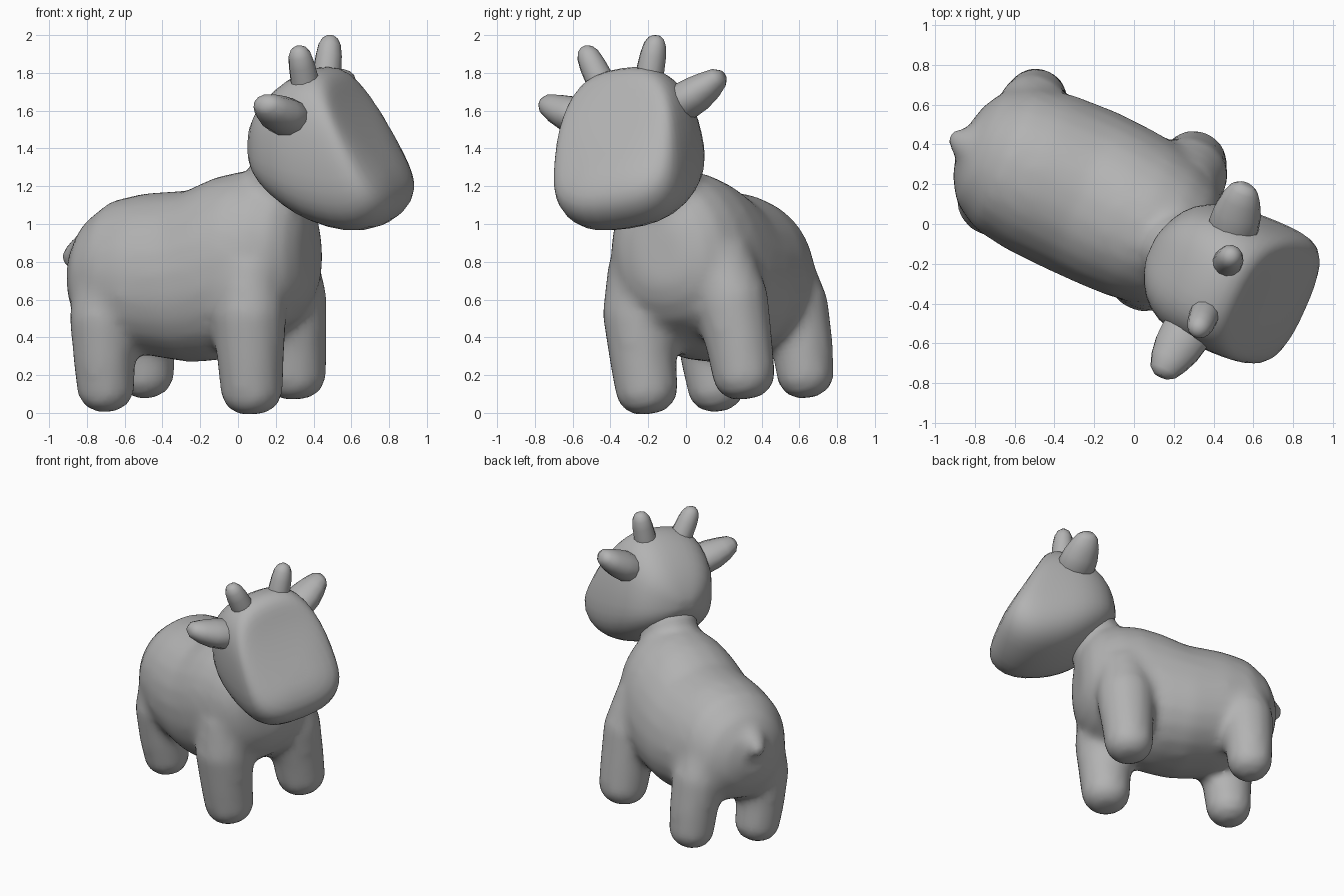
import bpy, bmesh, math
from mathutils import Matrix, Vector

cube = bpy.data.objects.get("Cube")
if cube:
    bpy.data.objects.remove(cube, do_unlink=True)

grey = bpy.data.materials.new("soft_grey")
grey.use_nodes = True
grey.diffuse_color = (0.45, 0.45, 0.45, 1)
grey.node_tree.nodes["Principled BSDF"].inputs["Base Color"].default_value = (0.45, 0.45, 0.45, 1)

# Parts are built facing +x, then the whole animal is turned and rolled
TURN = Matrix.Rotation(math.radians(-24), 4, 'Z') @ Matrix.Rotation(math.radians(8), 4, 'X')
HEAD_POSE = Matrix.Translation((0.049, 0.11, 0.016)) @ TURN
BODY_POSE = Matrix.Translation((0.06, 0.128, 0.016)) @ TURN


def loft(bm, rings, sides, power=1.0, taper=0.0):
    """Skin a row of rings (centre, half axis a, half axis b) and cap both ends.
    Taper narrows each ring along a towards its +b side."""
    def bend(v):
        return math.copysign(abs(v) ** power, v)
    loops = []
    for c, a, b in rings:
        loop = []
        for i in range(sides):
            t = math.tau * (i + 0.5) / sides
            up = bend(math.sin(t))
            loop.append(bm.verts.new(c + a * bend(math.cos(t)) * (1 - taper * up) + b * up))
        loops.append(loop)
    for p, q in zip(loops, loops[1:]):
        for i in range(sides):
            j = (i + 1) % sides
            bm.faces.new((p[i], p[j], q[j], q[i]))
    for loop, (c, a, b) in ((loops[0], rings[0]), (loops[-1], rings[-1])):
        tip = bm.verts.new(c)
        for i in range(sides):
            bm.faces.new((loop[i], loop[(i + 1) % sides], tip))


def profile(bm, rows, sides, power, taper):
    """Loft from side-view rows: top x, top z, bottom x, bottom z, half width."""
    rings = []
    for tx, tz, bx, bz, w in rows:
        top, low = Vector((tx, 0, tz)), Vector((bx, 0, bz))
        rings.append(((top + low) / 2, Vector((0, w, 0)), (top - low) / 2))
    loft(bm, rings, sides, power, taper)


def tube(bm, rows, sides=12, side=1, flat=1.0):
    """Loft round rings along a path of x, y, z, radius."""
    pts = [Vector((x, y * side, z)) for x, y, z, r in rows]
    rings = []
    for i, p in enumerate(pts):
        d = (pts[min(i + 1, len(pts) - 1)] - pts[max(i - 1, 0)]).normalized()
        ref = Vector((1, 0, 0)) if abs(d.x) < 0.8 else Vector((0, 1, 0))
        a = (ref - d * ref.dot(d)).normalized()
        rings.append((p, a * rows[i][3], d.cross(a) * rows[i][3] * flat))
    loft(bm, rings, sides)


def finish(name, bm, pose):
    bmesh.ops.recalc_face_normals(bm, faces=bm.faces)
    mesh = bpy.data.meshes.new(name)
    bm.to_mesh(mesh)
    bm.free()
    mesh.materials.append(grey)
    mesh.shade_smooth()
    obj = bpy.data.objects.new(name, mesh)
    bpy.context.collection.objects.link(obj)
    obj.matrix_world = pose
    return obj


# Body: trunk, neck, tail and four legs fused into one soft skin
bm = bmesh.new()
trunk = [(-.96, .82, .62, .10), (-.93, .91, .52, .2), (-.86, 1.02, .41, .31), (-.72, 1.12, .35, .39),
         (-.55, 1.155, .30, .42), (-.3, 1.17, .26, .43), (-.12, 1.245, .27, .425),
         (.03, 1.275, .32, .415), (.18, 1.265, .40, .38), (.3, 1.22, .48, .32),
         (.37, 1.13, .58, .24), (.405, 1.02, .68, .13)]
profile(bm, [(x, top, x, low, w) for x, top, low, w in trunk], 24, 0.93, 0.07)
tube(bm, [(.16, 0, .85, .2), (.22, 0, 1.1, .2), (.31, 0, 1.3, .2)])
tube(bm, [(-.88, 0, .85, .11), (-.95, 0, .83, .085), (-1.0, 0, .81, .055), (-1.03, 0, .79, .03)])
front_leg = [(.148, .285, .018, .06), (.148, .285, .045, .125), (.148, .285, .11, .165),
             (.15, .282, .3, .178), (.15, .268, .55, .2), (.14, .22, .8, .185)]
hind_leg = [(-.708, .26, .03, .06), (-.708, .26, .055, .11), (-.708, .26, .115, .152),
            (-.705, .265, .3, .165), (-.70, .25, .52, .185), (-.68, .19, .8, .17)]
for side in (1, -1):
    tube(bm, front_leg, 16, side)
    tube(bm, hind_leg, 16, side)
body = finish("body_and_legs", bm, BODY_POSE)
skin = body.modifiers.new("Skin", 'REMESH')
skin.mode = 'VOXEL'
skin.voxel_size = 0.03
skin.use_smooth_shade = True
soften = body.modifiers.new("Soften", 'SMOOTH')
soften.factor = 0.5
soften.iterations = 10

# Head: rounded skull running into a broad, flat, sloping face and wide muzzle
bm = bmesh.new()
profile(bm, [(.125, 1.47, .125, 1.38, .07), (.165, 1.57, .16, 1.30, .18), (.245, 1.68, .23, 1.20, .285),
             (.38, 1.79, .37, 1.085, .345), (.5, 1.835, .51, 1.005, .36), (.59, 1.83, .70, .955, .362),
             (.64, 1.785, .85, .97, .36), (.67, 1.715, .95, 1.06, .343),
             (.715, 1.62, .97, 1.15, .28), (.79, 1.49, .935, 1.26, .14)], 20, 0.7, 0.09)
head = finish("head", bm, HEAD_POSE)
head.modifiers.new("Round", 'SUBSURF').levels = 1
head.modifiers["Round"].render_levels = 1

# Horns and ears, mirrored
horn = [(.505, .12, 1.68, .078), (.508, .145, 1.78, .076), (.51, .178, 1.87, .07),
        (.51, .197, 1.925, .06), (.51, .208, 1.957, .042), (.51, .212, 1.972, .018)]
ear = [(.465, .24, 1.585, .115), (.46, .31, 1.61, .13), (.45, .38, 1.64, .122),
       (.44, .45, 1.675, .1), (.435, .505, 1.705, .072), (.435, .53, 1.715, .038)]
for label, side in (("left", 1), ("right", -1)):
    for part, rows, flat in (("horn", horn, 1.0), ("ear", ear, 0.78)):
        bm = bmesh.new()
        tube(bm, rows, 12, side, flat)
        finish(label + "_" + part, bm, HEAD_POSE)
